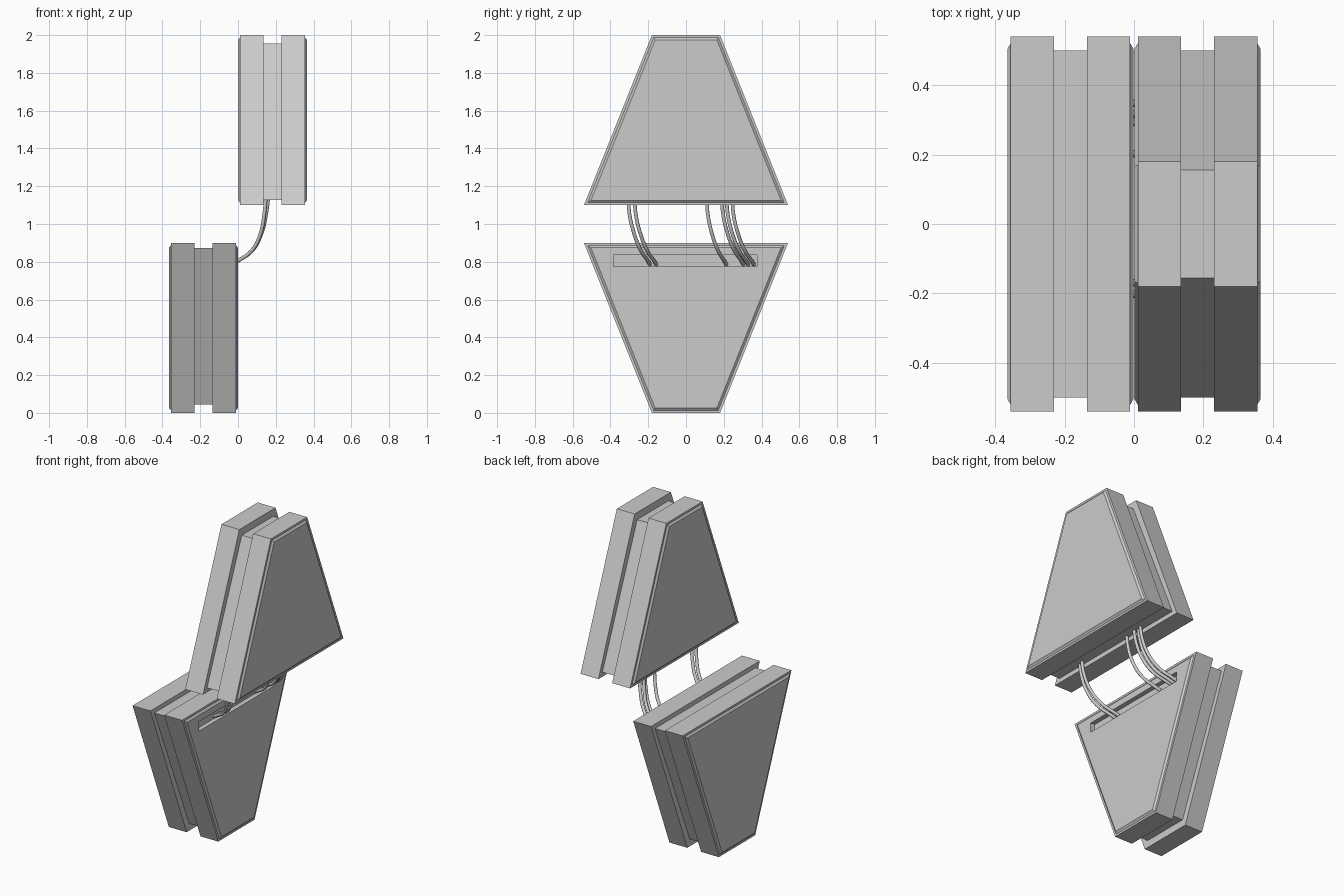
import bpy, bmesh
from mathutils import Vector

if "Cube" in bpy.data.objects:
    bpy.data.objects.remove(bpy.data.objects["Cube"])


def prism(name, outline, x0, x1, panel=False):
    """Extrude a (y, z) outline from x0 to x1; panel raises an inset face at x1."""
    bm = bmesh.new()
    face = bm.faces.new([bm.verts.new((x0, y, z)) for y, z in outline])
    out = bmesh.ops.extrude_face_region(bm, geom=[face])["geom"]
    verts = [g for g in out if isinstance(g, bmesh.types.BMVert)]
    cap = [g for g in out if isinstance(g, bmesh.types.BMFace)][0]
    bmesh.ops.translate(bm, verts=verts, vec=(x1 - x0, 0, 0))
    if not face.is_valid or len(bm.faces) < len(outline) + 2:
        bm.faces.new([v for v in bm.verts if abs(v.co.x - x0) < 1e-6][:len(outline)])
    bmesh.ops.recalc_face_normals(bm, faces=bm.faces[:])
    if panel:
        bmesh.ops.inset_region(bm, faces=[cap], thickness=0.013, use_even_offset=True)
        bmesh.ops.inset_region(bm, faces=[cap], thickness=0.012, use_even_offset=True)
        for v in cap.verts:
            v.co.x += 0.01 if x1 > x0 else -0.01
    bmesh.ops.recalc_face_normals(bm, faces=bm.faces[:])
    me = bpy.data.meshes.new(name)
    bm.to_mesh(me)
    bm.free()
    ob = bpy.data.objects.new(name, me)
    bpy.context.collection.objects.link(ob)
    return ob


def trapezoid(z_wide, w_wide, z_narrow, w_narrow):
    return [(-w_wide, z_wide), (w_wide, z_wide), (w_narrow, z_narrow), (-w_narrow, z_narrow)]


# Two sandwich bodies: a core between two panelled plates
plates = {}
for name, cx, flip in (("upper", 0.183, False), ("lower", -0.183, True)):
    zf = (lambda z: 2 - z) if flip else (lambda z: z)
    shell = trapezoid(zf(1.10), 0.54, zf(2.0), 0.18)
    core = trapezoid(zf(1.128), 0.50, zf(1.955), 0.155)
    prism(name + "_core", core, cx - 0.05, cx + 0.05)
    for side, s in (("left", -1), ("right", 1)):
        plates[name, side] = prism(f"{name}_{side}_plate", shell,
                                   cx + s * 0.048, cx + s * 0.172, panel=True)

# Cable slot cut into the inner face of the lower body
slot = [(-0.385, 0.775), (0.375, 0.775), (0.375, 0.835), (-0.385, 0.835)]
cutter = prism("slot_cutter", slot, -0.03, 0.03)
cutter.hide_render = True
plate = plates["lower", "right"]
mod = plate.modifiers.new("slot", 'BOOLEAN')
mod.operation = 'DIFFERENCE'
mod.solver = 'EXACT'
mod.object = cutter
bpy.context.view_layer.objects.active = plate
bpy.ops.object.modifier_apply(modifier=mod.name)
bpy.data.objects.remove(cutter)

# Cables bending from the slot up into the upper core
path = [(-0.035, 0.115, 0.785), (0.0, 0.103, 0.805), (0.075, 0.066, 0.86),
        (0.122, 0.03, 0.95), (0.145, 0.005, 1.06), (0.155, 0.0, 1.15)]
for i, y in enumerate((-0.305, -0.272, 0.11, 0.19, 0.215, 0.245)):
    cu = bpy.data.curves.new(f"cable_{i + 1}", 'CURVE')
    cu.dimensions = '3D'
    cu.bevel_depth = 0.01
    cu.bevel_resolution = 2
    cu.resolution_u = 6
    cu.use_fill_caps = True
    sp = cu.splines.new('BEZIER')
    sp.bezier_points.add(len(path) - 1)
    spread = (i % 2 - 0.5) * 0.014
    for bp, (px, py, pz) in zip(sp.bezier_points, path):
        k = max(0, (pz - 0.80) / 0.35)
        bp.co = Vector((px + spread * k, y + py * (0.9 if i == 2 else 1), pz))
        bp.handle_left_type = bp.handle_right_type = 'AUTO'
    bpy.context.collection.objects.link(bpy.data.objects.new(cu.name, cu))
